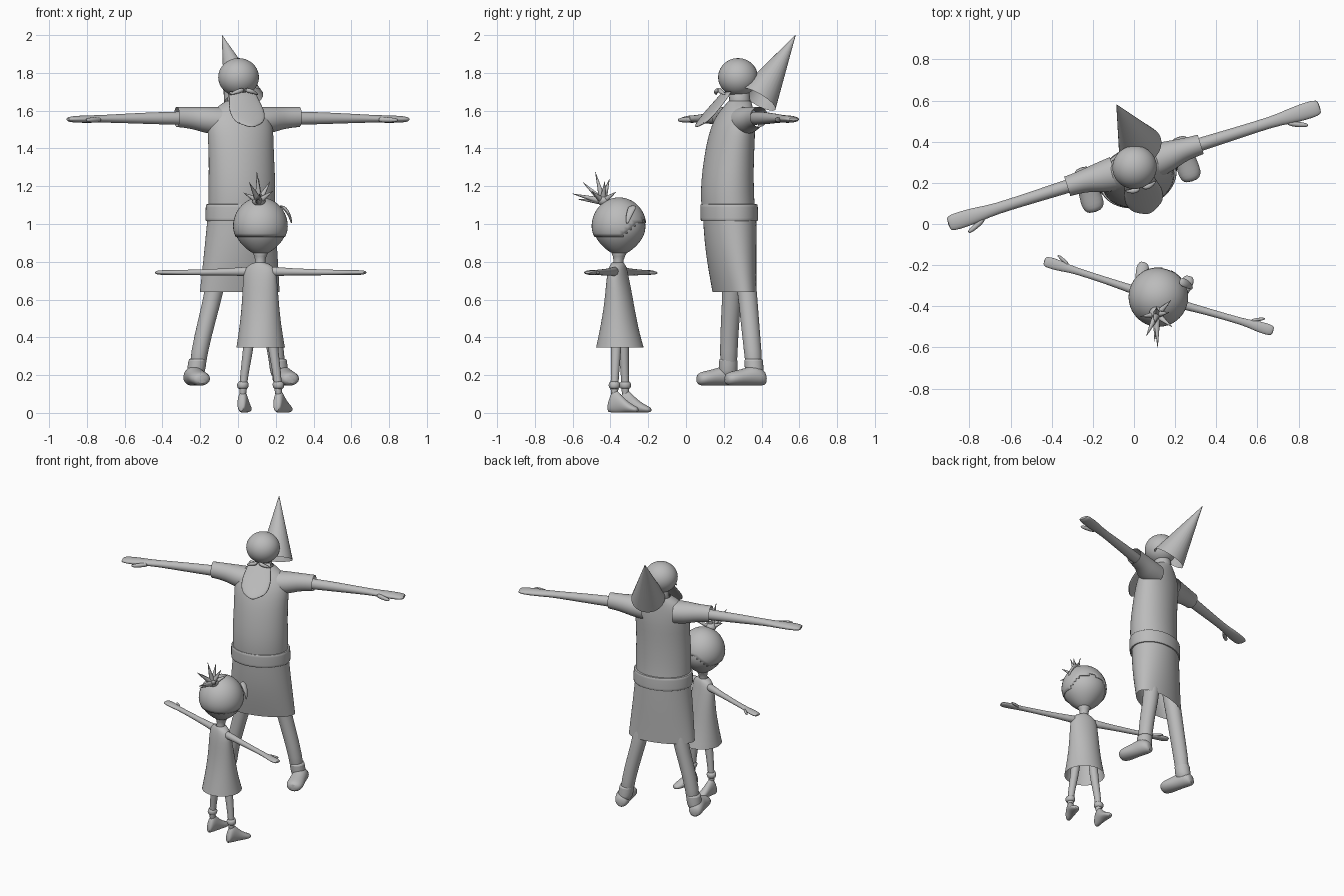
import bpy, bmesh, math
from mathutils import Matrix, Vector

grey = bpy.data.materials.new("plain grey")
grey.diffuse_color = (0.5, 0.5, 0.5, 1)

# Local frames: each figure faces its own -Y, arms along X
TALL = Matrix.Translation((0, 0.285, 0)) @ Matrix.Rotation(math.radians(17.5), 4, 'Z')
SMALL = Matrix.Translation((0.12, -0.35, 0)) @ Matrix.Rotation(math.radians(163), 4, 'Z')
WORLD = Matrix.Identity(4)


def finish(name, bm, frame, mirror=False, subsurf=True, thick=0):
    bmesh.ops.recalc_face_normals(bm, faces=bm.faces)
    me = bpy.data.meshes.new(name)
    bm.to_mesh(me)
    bm.free()
    me.shade_smooth()
    me.set_sharp_from_angle(angle=math.radians(50))
    me.materials.append(grey)
    ob = bpy.data.objects.new(name, me)
    bpy.context.collection.objects.link(ob)
    ob.matrix_world = frame
    if mirror:
        ob.modifiers.new("mirror", 'MIRROR')
    if thick:
        ob.modifiers.new("thickness", 'SOLIDIFY').thickness = thick
    if subsurf:
        ob.modifiers.new("smooth", 'SUBSURF').levels = 1
        ob.modifiers["smooth"].render_levels = 1
    return ob


def loft(name, frame, axis, rings, mirror=False, caps=True, n=20, thick=0):
    """Skin elliptical rings (x, y, z, ra, rb) lying across the given axis."""
    bm = bmesh.new()
    rows = []
    for x, y, z, ra, rb in rings:
        row = []
        for i in range(n):
            t = 2 * math.pi * i / n
            a, b = ra * math.cos(t), rb * math.sin(t)
            off = {'x': (0, a, b), 'y': (a, 0, b), 'z': (a, b, 0)}[axis]
            row.append(bm.verts.new((x + off[0], y + off[1], z + off[2])))
        rows.append(row)
    for r, s in zip(rows, rows[1:]):
        for i in range(n):
            j = (i + 1) % n
            bm.faces.new((r[i], r[j], s[j], s[i]))
    if caps:
        bm.faces.new(rows[0])
        bm.faces.new(rows[-1])
    return finish(name, bm, frame, mirror, True, thick)


def spike(name, p, q, r, n=10, caps=True):
    """Cone from base centre p to tip q, in world space."""
    p, q = Vector(p), Vector(q)
    d = q - p
    m = Matrix.Translation((p + q) / 2) @ d.to_track_quat('Z', 'Y').to_matrix().to_4x4()
    bm = bmesh.new()
    bmesh.ops.create_cone(bm, cap_ends=caps, segments=n, radius1=r, radius2=0.001,
                          depth=d.length, matrix=m)
    return finish(name, bm, WORLD, subsurf=False)


def ball(name, frame, centre, radii, taper=0, keep=None, thick=0):
    bm = bmesh.new()
    bmesh.ops.create_uvsphere(bm, u_segments=40, v_segments=26, radius=1)
    for v in bm.verts:
        k = 1 - taper * max(0, -v.co.z) ** 2
        v.co = Vector((v.co.x * radii[0] * k, v.co.y * radii[1] * k, v.co.z * radii[2])) + Vector(centre)
    if keep:
        bad = [f for f in bm.faces if not keep(f.calc_center_median())]
        bmesh.ops.delete(bm, geom=bad, context='FACES')
    return finish(name, bm, frame, subsurf=False, thick=thick)


# ---------- tall figure ----------
ball("tall_head", TALL, (0, -0.01, 1.777), (0.108, 0.105, 0.101))
loft("tall_neck", TALL, 'z', [(0, 0, 1.6, .065, .065), (0, 0, 1.66, .055, .055), (0, -.005, 1.73, .055, .055)])
loft("shirt", TALL, 'z', [
    (0, -.06, 1.04, .18, .138), (0, -.068, 1.12, .181, .138), (0, -.07, 1.22, .182, .136),
    (0, -.06, 1.36, .177, .127), (0, -.045, 1.47, .18, .118), (0, -.03, 1.555, .18, .1),
    (0, -.012, 1.615, .13, .076), (0, 0, 1.65, .065, .06)], caps=False, n=28)
loft("belt", TALL, 'z', [
    (0, -.058, 1.015, .178, .134), (0, -.058, 1.015, .194, .148), (0, -.058, 1.02, .195, .149),
    (0, -.06, 1.1, .194, .149), (0, -.06, 1.105, .193, .148), (0, -.06, 1.105, .178, .134)], caps=False, n=28)
loft("long_skirt", TALL, 'z', [
    (0, -.057, 1.05, .182, .138), (0, -.052, .9, .196, .132), (0, -.042, .76, .21, .117),
    (0, -.03, .64, .221, .101)], caps=False, n=28)
loft("sleeves", TALL, 'x', [
    (.1, -.01, 1.545, .085, .075), (.18, -.008, 1.55, .075, .072), (.24, 0, 1.56, .058, .06),
    (.3, 0, 1.565, .052, .056), (.34, 0, 1.567, .05, .054)], True, caps=False)
loft("tall_arms", TALL, 'x', [
    (.2, 0, 1.56, .036, .038), (.34, 0, 1.56, .033, .035), (.5, 0, 1.56, .03, .031), (.72, 0, 1.558, .026, .021),
    (.78, 0, 1.556, .036, .02), (.87, 0, 1.555, .042, .02), (.93, 0, 1.554, .04, .016),
    (.948, 0, 1.554, .03, .008)], True)
loft("tall_thumbs", TALL, 'x', [
    (.765, -.022, 1.553, .016, .015), (.81, -.046, 1.552, .016, .015), (.85, -.062, 1.55, .013, .012),
    (.867, -.067, 1.55, .006, .006)], True, n=12)
loft("tall_legs", TALL, 'z', [
    (.225, .01, .2, .042, .045), (.215, .005, .32, .045, .047), (.17, 0, .5, .048, .05),
    (.13, 0, .65, .05, .052), (.1, -.02, .85, .06, .06)], True)
loft("boot_shafts", TALL, 'z', [
    (.24, .01, .18, .045, .05), (.23, .008, .22, .048, .05), (.222, .006, .285, .05, .051),
    (.222, .006, .287, .042, .044)], True)
loft("boots", TALL, 'y', [
    (.247, .068, .178, .025, .028), (.247, .05, .187, .046, .043), (.247, 0, .2, .05, .056),
    (.247, -.05, .19, .05, .046), (.247, -.1, .184, .057, .041), (.247, -.14, .18, .052, .036),
    (.247, -.16, .178, .028, .024)], True)

# Beard: thin curved sheet reaching forward from the chin
bm = bmesh.new()
beard_rows = []
for z, y, w in [(1.705, -.085, .075), (1.65, -.13, .085), (1.605, -.17, .1),
                (1.56, -.21, .095), (1.53, -.238, .075), (1.515, -.25, .04)]:
    beard_rows.append([bm.verts.new((u * w, y + .02 * u * u, z + .006 * u * u))
                       for u in (-1, -.67, -.33, 0, .33, .67, 1)])
for r, s in zip(beard_rows, beard_rows[1:]):
    for i in range(6):
        bm.faces.new((r[i], r[i + 1], s[i + 1], s[i]))
finish("beard", bm, TALL, thick=.01)
loft("moustache", TALL, 'x', [
    (.002, -.11, 1.71, .012, .012), (.03, -.122, 1.705, .014, .014), (.06, -.115, 1.695, .01, .01),
    (.08, -.105, 1.685, .003, .003)], True, n=10)
# Pointed hood hanging behind the head
spike("pointed_hood", (.03, .38, 1.66), (-.085, .58, 2.0), .108, 28, caps=False)

# ---------- small figure ----------
ball("small_head", SMALL, (0, .003, .985), (.14, .138, .15), taper=.28)
loft("small_neck", SMALL, 'z', [
    (0, .012, .75, .035, .03), (0, .01, .79, .026, .026), (0, .005, .83, .028, .028), (0, .003, .87, .06, .06)])
# Hair cap: low at the back, rising toward the forehead
ball("hair_cap", SMALL, (0, .005, .987), (.145, .145, .154), taper=.28,
     keep=lambda c: c.z > .935 + .95 * max(0, -c.y - .05), thick=.006)
# Loose side lock
loft("side_lock", WORLD, 'z', [
    (.284, -.312, 1.0, .003, .006), (.277, -.305, 1.035, .008, .016), (.258, -.29, 1.075, .012, .022),
    (.225, -.28, 1.1, .018, .024)], n=10)
# Tuft of hair tied at the crown
ball("tuft_knot", WORLD, (.11, -.435, 1.125), (.036, .034, .03))
for tip in [(.115, -.6, 1.16), (.06, -.545, 1.22), (.1, -.48, 1.275), (.17, -.43, 1.225), (.185, -.5, 1.175),
            (.03, -.45, 1.165), (.11, -.405, 1.24), (.18, -.37, 1.17), (.1, -.57, 1.13)]:
    spike("tuft_strand", (.11, -.44, 1.12), tip, .02)

loft("dress", SMALL, 'z', [
    (0, 0, .345, .13, .127), (0, .003, .42, .118, .107), (0, .004, .52, .105, .086), (0, .006, .62, .098, .07),
    (0, .012, .71, .093, .056), (0, .012, .76, .086, .046), (0, .012, .785, .06, .038),
    (0, .012, .795, .03, .03)], caps=False, n=28)
loft("small_arms", SMALL, 'x', [
    (.05, .01, .75, .028, .03), (.1, .008, .748, .022, .022), (.25, .003, .745, .017, .017),
    (.44, 0, .743, .016, .014), (.48, 0, .743, .024, .013), (.54, 0, .743, .028, .013),
    (.57, 0, .743, .026, .011), (.583, 0, .743, .018, .006)], True)
loft("small_thumbs", SMALL, 'x', [
    (.46, -.014, .742, .01, .01), (.49, -.03, .742, .01, .01), (.518, -.042, .741, .008, .008),
    (.528, -.045, .741, .003, .003)], True, n=10)
loft("small_legs", SMALL, 'z', [
    (.099, 0, .08, .021, .022), (.097, 0, .16, .02, .02), (.08, 0, .27, .025, .025),
    (.066, 0, .36, .028, .028), (.055, 0, .48, .032, .032)], True)
loft("anklets", SMALL, 'z', [
    (.099, 0, .125, .023, .023), (.099, 0, .137, .031, .031), (.098, 0, .155, .032, .032),
    (.097, 0, .168, .024, .024)], True)
loft("small_feet", SMALL, 'y', [
    (.099, .037, .024, .014, .018), (.099, .025, .045, .024, .042), (.1, 0, .068, .026, .068),
    (.103, -.035, .05, .027, .05), (.108, -.07, .033, .031, .032), (.113, -.105, .022, .033, .021),
    (.115, -.13, .017, .024, .014), (.116, -.137, .016, .012, .008)], True)
